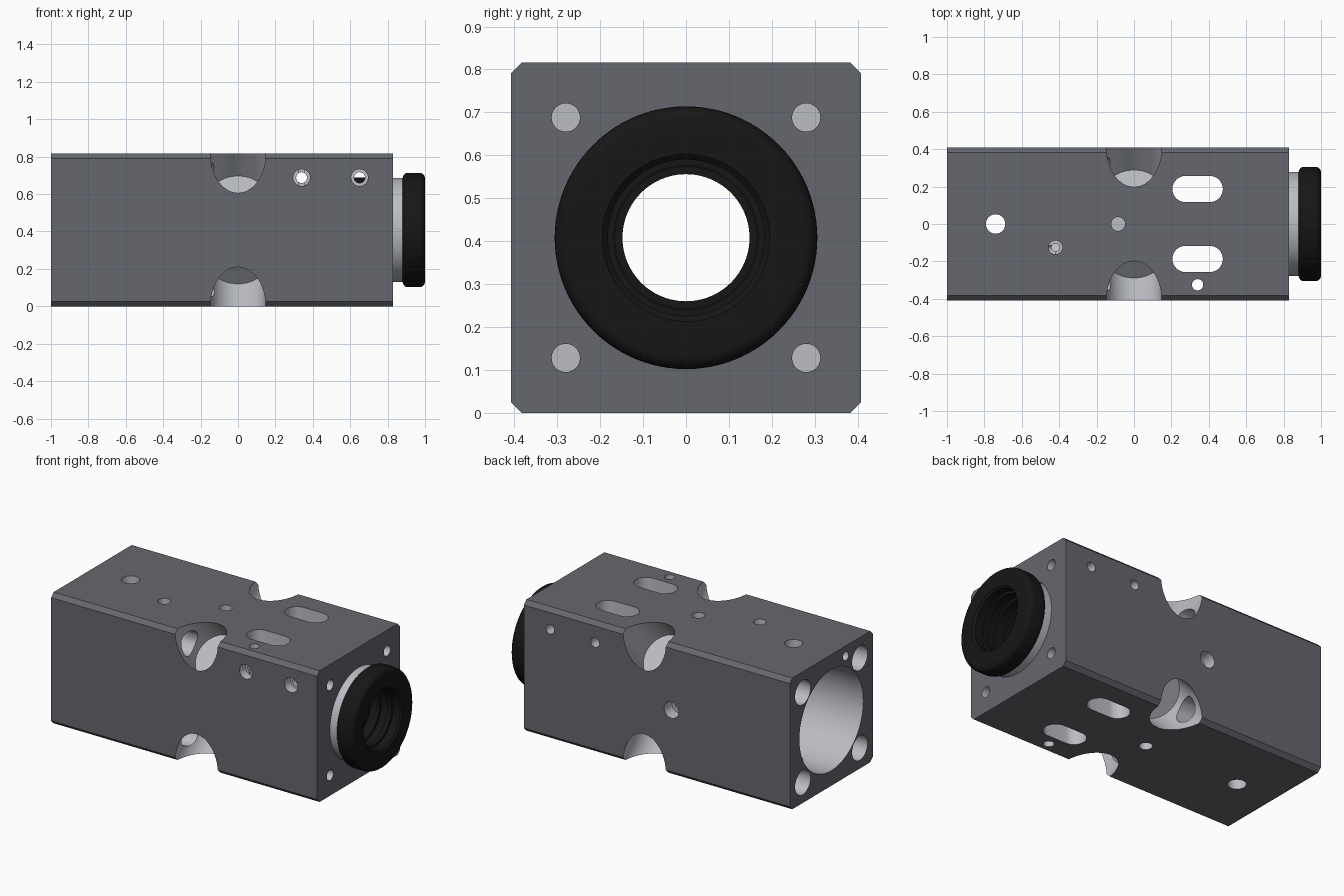
import bpy, bmesh, math
from mathutils import Vector, Matrix

if "Cube" in bpy.data.objects:
    bpy.data.objects.remove(bpy.data.objects["Cube"])

CZ = 0.408   # axis height and half width of the block
D = 0.28     # corner hole offset from the axis


def material(name, color):
    m = bpy.data.materials.new(name)
    m.diffuse_color = (*color, 1)
    m.use_nodes = True
    m.node_tree.nodes["Principled BSDF"].inputs["Base Color"].default_value = m.diffuse_color
    return m


dark = material("dark_grey", (0.13, 0.137, 0.155))
light = material("light_grey", (0.5, 0.51, 0.55))
black = material("black", (0.008, 0.008, 0.008))


def make(name, bm, mat):
    bmesh.ops.recalc_face_normals(bm, faces=bm.faces)
    me = bpy.data.meshes.new(name)
    bm.to_mesh(me)
    bm.free()
    me.materials.append(mat)
    ob = bpy.data.objects.new(name, me)
    bpy.context.collection.objects.link(ob)
    return ob


def activate(ob):
    bpy.ops.object.select_all(action='DESELECT')
    ob.select_set(True)
    bpy.context.view_layer.objects.active = ob


def cut(ob, cutter):
    mod = ob.modifiers.new("cut", 'BOOLEAN')
    mod.operation, mod.solver, mod.object = 'DIFFERENCE', 'EXACT', cutter
    mod.material_mode = 'TRANSFER'
    activate(ob)
    bpy.ops.object.modifier_apply(modifier=mod.name)
    bpy.data.objects.remove(cutter)


def drill(a, b, r, seg=32):
    """Cut a round hole from point a to point b, z measured from the axis."""
    a, b = Vector(a), Vector(b)
    d = b - a
    bm = bmesh.new()
    mat = (Matrix.Translation((a + b) / 2 + Vector((0, 0, CZ)))
           @ d.to_track_quat('Z', 'Y').to_matrix().to_4x4())
    bmesh.ops.create_cone(bm, cap_ends=True, segments=seg, radius1=r, radius2=r,
                          depth=d.length, matrix=mat)
    cut(body, make("cutter", bm, light))


def slot(x1, x2, y, r):
    """Cut a vertical round-ended slot through the block."""
    bm = bmesh.new()
    vs = []
    for i in range(34):
        ang = -math.pi / 2 + math.pi * (i % 17) / 16 + (math.pi if i > 16 else 0)
        cx = x2 - r if i < 17 else x1 + r
        vs.append(bm.verts.new((cx + r * math.cos(ang), y + r * math.sin(ang), -0.1)))
    f = bm.faces.new(vs)
    ext = bmesh.ops.extrude_face_region(bm, geom=[f])["geom"]
    bmesh.ops.translate(bm, vec=(0, 0, 1.1),
                        verts=[v for v in ext if isinstance(v, bmesh.types.BMVert)])
    cut(body, make("cutter", bm, light))


def ring(name, profile, mat, seg=96):
    """Spin a closed (x, radius) profile round the long axis."""
    bm = bmesh.new()
    loops = []
    for i in range(seg):
        a = 2 * math.pi * i / seg
        loops.append([bm.verts.new((x, r * math.cos(a), CZ + r * math.sin(a))) for x, r in profile])
    n = len(profile)
    for i in range(seg):
        p, q = loops[i], loops[(i + 1) % seg]
        for j in range(n):
            k = (j + 1) % n
            bm.faces.new((p[j], p[k], q[k], q[j]))
    ob = make(name, bm, mat)
    activate(ob)
    bpy.ops.object.shade_smooth_by_angle(angle=math.radians(32))


# Square block with chamfered long edges
bm = bmesh.new()
bmesh.ops.create_cube(bm, size=1, matrix=Matrix.Translation((-0.085, 0, CZ))
                      @ Matrix.Diagonal((1.83, 2 * CZ, 2 * CZ, 1)))
long_edges = [e for e in bm.edges if abs(e.verts[0].co.x - e.verts[1].co.x) > 1]
bmesh.ops.bevel(bm, geom=long_edges, offset=0.025, segments=1, affect='EDGES')
body = make("body_block", bm, dark)
body.data.materials.append(light)

# Stepped bore
drill((-1.1, 0, 0), (-0.25, 0, 0), 0.314, 96)
drill((-0.3, 0, 0), (0.9, 0, 0), 0.2, 96)
drill((0.55, 0, 0), (0.9, 0, 0), 0.282, 96)

# Corner notches, screw counterbores and end holes
for sy in (-1, 1):
    for sz in (-1, 1):
        diag = Vector((0, sy, sz)).normalized()
        drill(diag * 0.26, diag * 0.8, 0.148, 64)
        drill((-1.1, sy * D, sz * D), (-0.02, sy * D, sz * D), 0.076)
        drill((0.78, sy * D, sz * D), (0.9, sy * D, sz * D), 0.033)

# Slots through top and bottom
for y in (-0.187, 0.187):
    slot(0.205, 0.475, y, 0.07)

# Vertical holes
drill((-0.74, 0, -0.6), (-0.74, 0, 0.6), 0.052)
drill((0.34, -0.325, -0.6), (0.34, -0.325, 0.6), 0.03)
drill((-0.42, -0.125, 0.34), (-0.42, -0.125, 0.6), 0.037)
drill((-0.42, -0.125, 0.2), (-0.42, -0.125, 0.5), 0.021)
for s in (-1, 1):
    drill((-0.085, 0, s * 0.26), (-0.085, 0, s * 0.6), 0.037)

# Cross holes, larger at the front
for x in (0.34, 0.65):
    drill((x, -0.6, D), (x, 0.6, D), 0.029)
    drill((x, -0.6, D), (x, -0.35, D), 0.045)

# Stepped hole in the back face and small hole in the open end
drill((-0.185, 0.33, 0), (-0.185, 0.6, 0), 0.05)
drill((-0.185, 0.1, 0), (-0.185, 0.5, 0), 0.03)
drill((-1.1, -0.143, 0.345), (-0.42, -0.143, 0.345), 0.028)

activate(body)
bpy.ops.object.shade_smooth_by_angle(angle=math.radians(30))

# Light neck between block and end ring
ring("neck_ring", [(0.8, 0.2), (0.89, 0.2), (0.89, 0.279), (0.8, 0.279)], light)

# Black end ring with rounded rims and a stepped opening
outer = []
for cx, start in ((0.911, 180), (0.969, 90)):
    for i in range(7):
        a = math.radians(start - 15 * i)
        outer.append((cx + 0.031 * math.cos(a), 0.275 + 0.031 * math.sin(a)))
ring("end_ring", outer + [(1.0, 0.195), (0.988, 0.182), (0.94, 0.182), (0.94, 0.168),
                          (0.91, 0.168), (0.91, 0.182), (0.86, 0.182), (0.86, 0.165),
                          (0.8, 0.165), (0.8, 0.148), (0.76, 0.148), (0.76, 0.195),
                          (0.88, 0.195)], black)

# Black insert behind the ring
ring("inner_insert", [(0.56, 0.17), (0.79, 0.17), (0.79, 0.28), (0.56, 0.28)], black)
